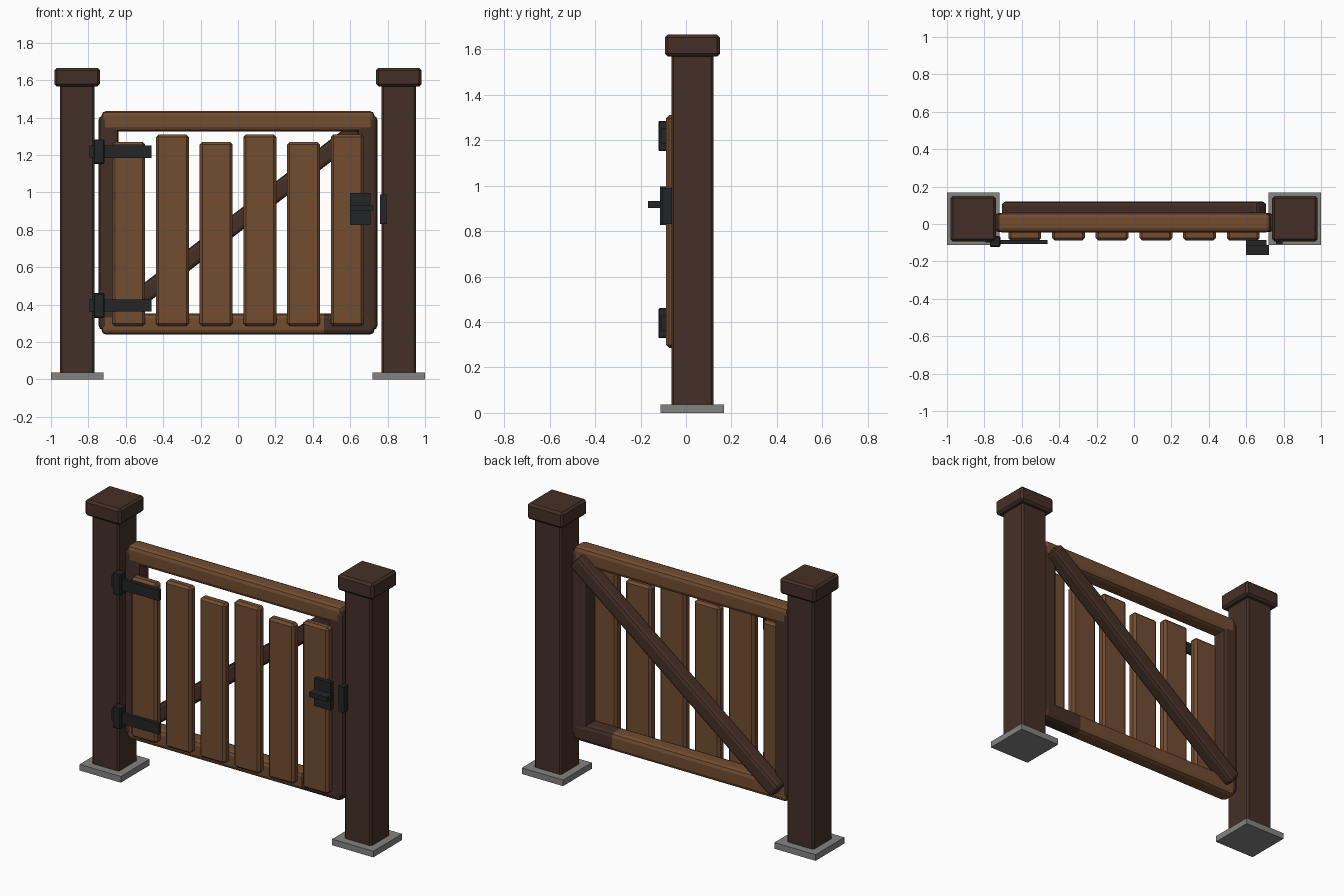
import bpy, bmesh, math
from mathutils import Matrix

if "Cube" in bpy.data.objects:
    bpy.data.objects.remove(bpy.data.objects["Cube"])


def material(name, rgb):
    m = bpy.data.materials.new(name)
    m.diffuse_color = (*rgb, 1)
    m.use_nodes = True
    m.node_tree.nodes["Principled BSDF"].inputs["Base Color"].default_value = m.diffuse_color
    return m


DARK = material("dark_wood", (0.060, 0.030, 0.020))
LIGHT = material("light_wood", (0.170, 0.074, 0.031))
METAL = material("black_iron", (0.017, 0.018, 0.019))
STONE = material("grey_stone", (0.23, 0.235, 0.225))


def box(name, x, y, z, mat, bevel=0.0, segments=1, turn=0.0):
    """Box from (min, max) ranges, edges bevelled, turned about its own y axis."""
    size = [b - a for a, b in (x, y, z)]
    bm = bmesh.new()
    bmesh.ops.create_cube(bm, size=1)
    bmesh.ops.scale(bm, vec=size, verts=bm.verts)
    if bevel:
        bmesh.ops.bevel(bm, geom=bm.edges[:], offset=bevel, segments=segments,
                        profile=0.5, affect='EDGES')
    bmesh.ops.rotate(bm, matrix=Matrix.Rotation(turn, 3, 'Y'), verts=bm.verts)
    me = bpy.data.meshes.new(name)
    bm.to_mesh(me)
    bm.free()
    ob = bpy.data.objects.new(name, me)
    ob.location = [(a + b) / 2 for a, b in (x, y, z)]
    me.materials.append(mat)
    bpy.context.collection.objects.link(ob)
    return ob


def around(c, half):
    return (c - half, c + half)


# Posts with caps and foot plates
for side, cx in (("left", -0.86), ("right", 0.86)):
    box(side + "_foot_plate", around(cx, 0.14), around(0.028, 0.14), (0, 0.038), STONE)
    box(side + "_post", around(cx, 0.092), around(0.028, 0.092), (0.003, 1.59), DARK, 0.01)
    box(side + "_post_cap", around(cx, 0.122), around(0.028, 0.121), (1.567, 1.665), DARK, 0.013)

# Gate frame: stiles and rails
for side, s in (("left", -1), ("right", 1)):
    box(side + "_stile", around(s * 0.692, 0.053), (-0.044, 0.059), (0.265, 1.41), DARK, 0.022, 2)
box("top_rail", (-0.73, 0.73), (-0.046, 0.061), (1.325, 1.435), LIGHT, 0.025, 2)
rail = box("bottom_rail", (-0.73, 0.73), (-0.046, 0.061), (0.24, 0.352), LIGHT, 0.025, 2)

# Dark end of the bottom rail
rail.data.materials.append(DARK)
bm = bmesh.new()
bm.from_mesh(rail.data)
bmesh.ops.bisect_plane(bm, geom=bm.verts[:] + bm.edges[:] + bm.faces[:],
                       plane_co=(0.46, 0, 0), plane_no=(1, 0, 0))
for f in bm.faces:
    f.material_index = int(f.calc_center_median().x > 0.46)
bm.to_mesh(rail.data)
bm.free()

# Diagonal brace on the back
box("diagonal_brace", around(0, 0.865), (0.028, 0.12), around(0.842, 0.048), DARK, 0.02, 2,
    -math.atan(0.77))

# Pickets, alternating heights
for i in range(6):
    cx = -0.584 + i * 0.2336
    box(f"picket_{i + 1}", around(cx, 0.088), (-0.088, -0.03),
        (0.285, 1.31 if i % 2 else 1.27), LIGHT, 0.014)

# Hinges: strap, knuckle and post leaf
for level, cz in (("lower", 0.395), ("upper", 1.218)):
    box(level + "_hinge_strap", (-0.75, -0.463), (-0.108, -0.086), around(cz, 0.033), METAL)
    box(level + "_hinge_knuckle", around(-0.743, 0.028), (-0.122, -0.065), around(cz, 0.066), METAL, 0.005)
    box(level + "_hinge_leaf", (-0.793, -0.74), (-0.098, -0.06), around(cz, 0.034), METAL)

# Latch: plate, bolt and strike on the post
box("latch_plate", (0.598, 0.709), (-0.114, -0.086), (0.826, 0.997), METAL)
box("latch_bolt", (0.6, 0.722), (-0.167, -0.112), (0.902, 0.932), METAL)
box("latch_strike", (0.76, 0.795), (-0.106, -0.06), (0.832, 0.99), METAL)
